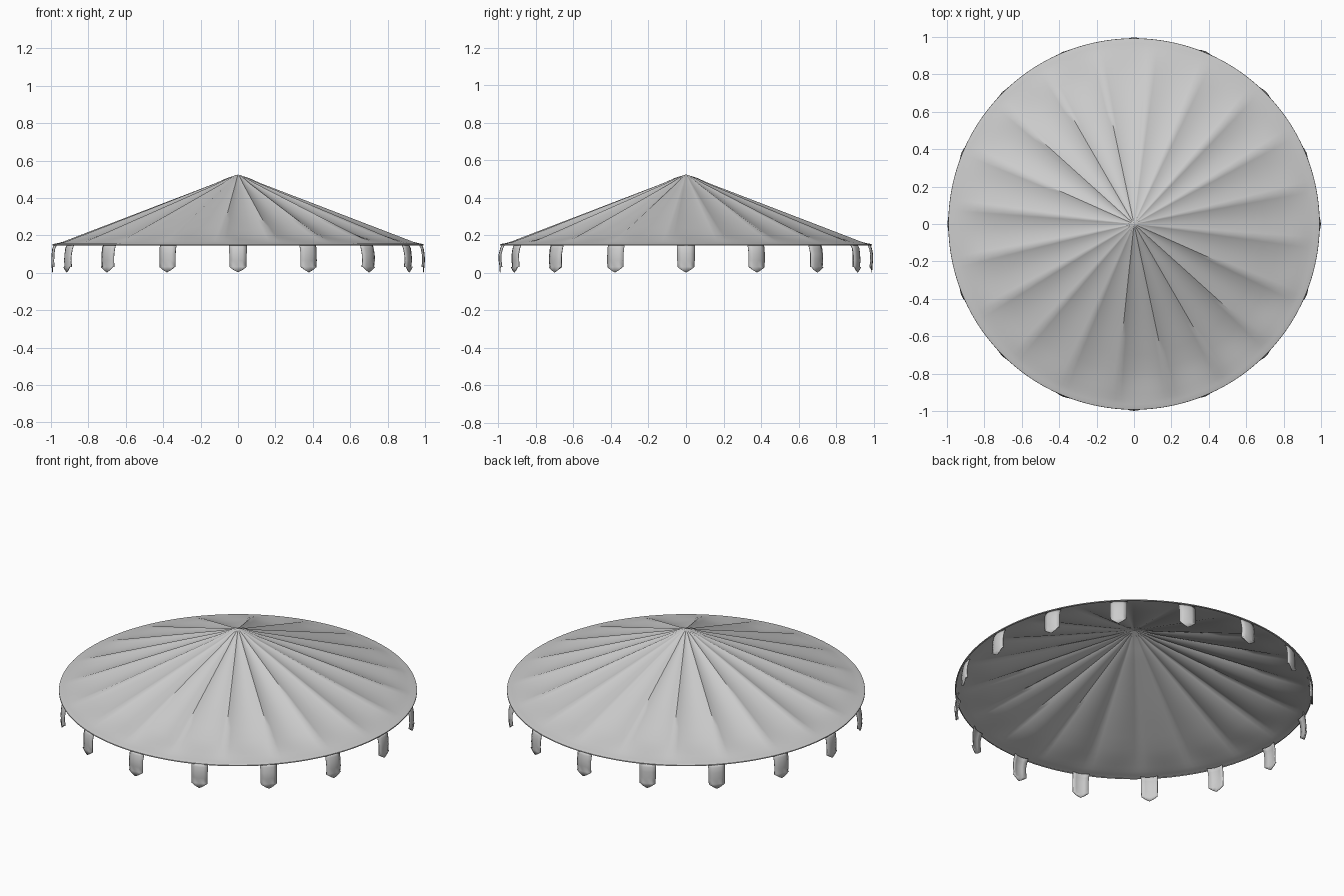
import bpy, bmesh, math, random

if "Cube" in bpy.data.objects:
    bpy.data.objects.remove(bpy.data.objects["Cube"])

random.seed(4)
FOLDS, PER = 20, 10
SEG = FOLDS * PER
PHASE = math.radians(-6)
depths = [0.022 + random.uniform(-0.006, 0.007) for _ in range(FOLDS)]


def finish(name, bm, angle):
    bmesh.ops.recalc_face_normals(bm, faces=bm.faces)
    me = bpy.data.meshes.new(name)
    bm.to_mesh(me)
    bm.free()
    ob = bpy.data.objects.new(name, me)
    bpy.context.collection.objects.link(ob)
    bpy.context.view_layer.objects.active = ob
    ob.select_set(True)
    bpy.ops.object.shade_smooth_by_angle(angle=math.radians(angle))
    ob.select_set(False)
    return ob


# Canopy: shallow cone with cloth sagging between radial ridges, rolled rim
profile = [(0.022, 0.518), (0.06, 0.506)]
profile += [(r, 0.525 - 0.382 * r) for r in
            (0.12, 0.2, 0.3, 0.4, 0.5, 0.6, 0.7, 0.78, 0.84, 0.88, 0.91, 0.94)]
profile += [(0.965, 0.158), (0.982, 0.155), (0.992, 0.152), (0.993, 0.147), (0.986, 0.145)]
bm = bmesh.new()
rings = []
for r, z in profile:
    fade = min(1, max(0, (0.96 - r) / 0.16))
    env = min(1, r / 0.55) * fade
    ring = []
    for i in range(SEG):
        a = PHASE + 2 * math.pi * i / SEG
        u = (i % PER) / PER
        sag = depths[i // PER] * env * math.sin(math.pi * u) ** 0.8
        ring.append(bm.verts.new((r * math.cos(a), r * math.sin(a), z - sag)))
    rings.append(ring)
for a, b in zip(rings, rings[1:]):
    for i in range(SEG):
        j = (i + 1) % SEG
        bm.faces.new((a[i], b[i], b[j], a[j]))
tip = bm.verts.new((0, 0, 0.525))
for i in range(SEG):
    bm.faces.new((tip, rings[0][i], rings[0][(i + 1) % SEG]))
finish("canopy", bm, 50)

# Hanging rim flaps: curved strips with a pointed lower end
rows = [(0.982, 0.15, 0.047), (0.990, 0.13, 0.047), (0.995, 0.10, 0.046),
        (0.996, 0.065, 0.046), (0.993, 0.032, 0.045)]
for k in range(16):
    ang = 2 * math.pi * k / 16
    ca, sa = math.cos(ang), math.sin(ang)
    bm = bmesh.new()

    def vert(r, t, z):
        return bm.verts.new((r * ca - t * sa, r * sa + t * ca, z))

    grid = []
    for n, (r, z, w) in enumerate(rows):
        r += random.uniform(-0.002, 0.002)
        grid.append([vert(r - 0.25 * t * t * w, t * w, z) for t in (-1, -0.5, 0, 0.5, 1)])
    grid.append([vert(0.991, t * 0.045, 0.002 + 0.030 * max(0, abs(t) - 0.15) / 0.85 * 0.98)
                 for t in (-0.98, -0.5, 0, 0.5, 0.98)])
    for a, b in zip(grid, grid[1:]):
        for i in range(4):
            bm.faces.new((a[i], b[i], b[i + 1], a[i + 1]))
    flap = finish(f"rim_flap_{k + 1}", bm, 40)
    mod = flap.modifiers.new("cloth_thickness", 'SOLIDIFY')
    mod.thickness = 0.004
    mod.offset = 0
